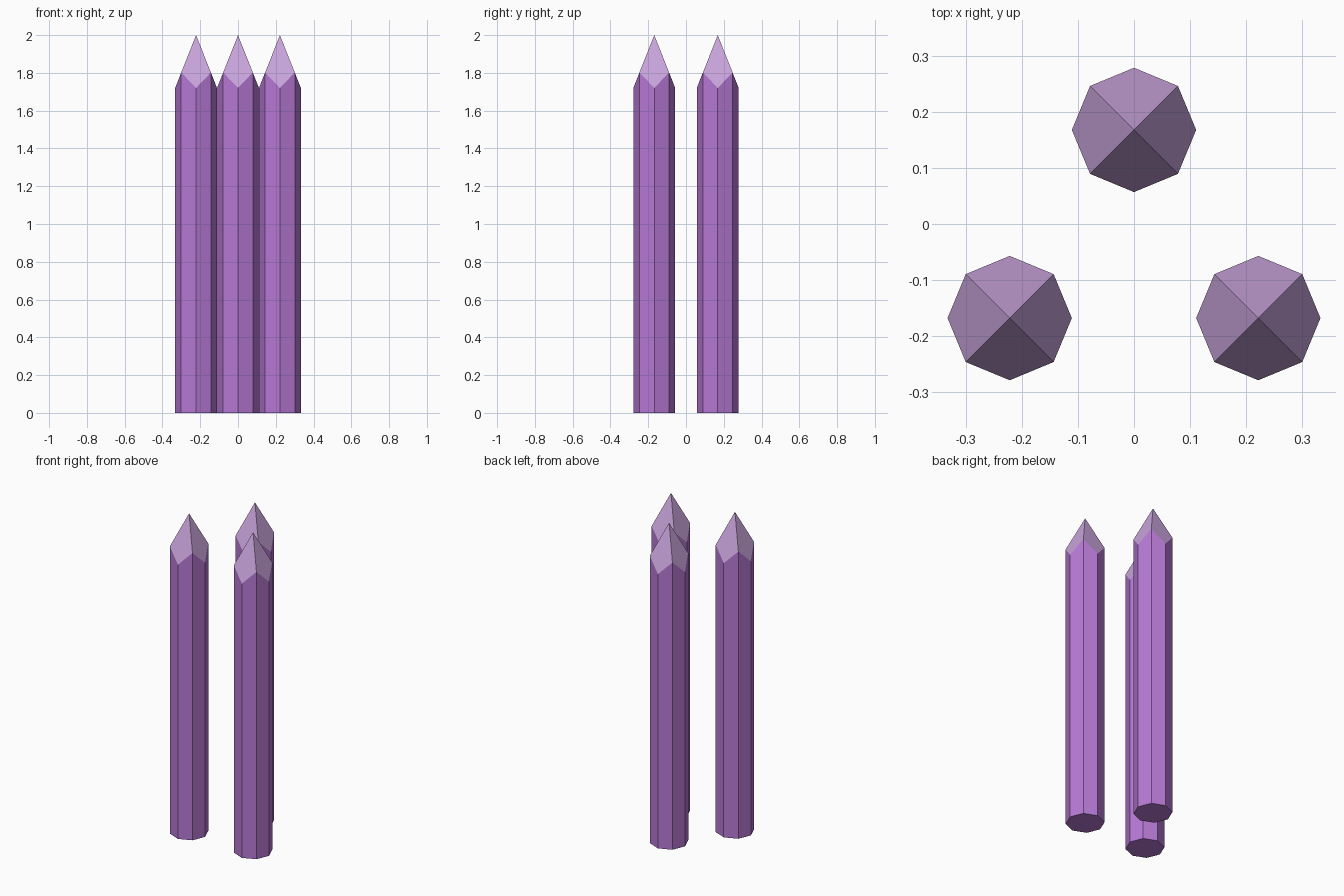
import bpy, bmesh, math
from mathutils import Vector, Matrix

if "Cube" in bpy.data.objects:
    bpy.data.objects.remove(bpy.data.objects["Cube"])

R, H, SHOULDER = 0.111, 2.0, 1.72


def material(name, color):
    m = bpy.data.materials.new(name)
    m.diffuse_color = color
    m.use_nodes = True
    m.node_tree.nodes["Principled BSDF"].inputs["Base Color"].default_value = m.diffuse_color
    return m


body_mat = material("purple", (0.47, 0.19, 0.66, 1))
tip_mat = material("pale_purple", (0.58, 0.37, 0.71, 1))


def make_post(name, x, y):
    bm = bmesh.new()
    # Octagonal shaft with corners on the x and y axes
    ring = [bm.verts.new((R * math.cos(i * math.pi / 4), R * math.sin(i * math.pi / 4), 0))
            for i in range(8)]
    base = bm.faces.new(ring)
    ext = bmesh.ops.extrude_face_region(bm, geom=[base], use_keep_orig=True)
    bmesh.ops.translate(bm, vec=(0, 0, H + 0.1),
                        verts=[v for v in ext["geom"] if isinstance(v, bmesh.types.BMVert)])
    bmesh.ops.recalc_face_normals(bm, faces=bm.faces)
    # Sharpen the top with four sloping cuts, leaving a zigzag shoulder
    for i in range(4):
        a = i * math.pi / 2
        n = Vector((math.cos(a) * (H - SHOULDER), math.sin(a) * (H - SHOULDER), R)).normalized()
        cut = bmesh.ops.bisect_plane(bm, geom=bm.verts[:] + bm.edges[:] + bm.faces[:], dist=1e-6,
                                     plane_co=(0, 0, H), plane_no=n, clear_outer=True)
        edges = [e for e in cut["geom_cut"] if isinstance(e, bmesh.types.BMEdge)]
        bmesh.ops.holes_fill(bm, edges=edges, sides=0)
    bmesh.ops.remove_doubles(bm, verts=bm.verts, dist=1e-5)
    bmesh.ops.recalc_face_normals(bm, faces=bm.faces)
    for f in bm.faces:
        f.material_index = 1 if f.normal.z > 0.1 else 0
    mesh = bpy.data.meshes.new(name)
    bm.to_mesh(mesh)
    bm.free()
    mesh.materials.append(body_mat)
    mesh.materials.append(tip_mat)
    ob = bpy.data.objects.new(name, mesh)
    ob.location = (x, y, 0)
    bpy.context.collection.objects.link(ob)


# Three posts in a triangle
make_post("front_left_post", -0.222, -0.168)
make_post("front_right_post", 0.222, -0.168)
make_post("back_post", 0, 0.168)
